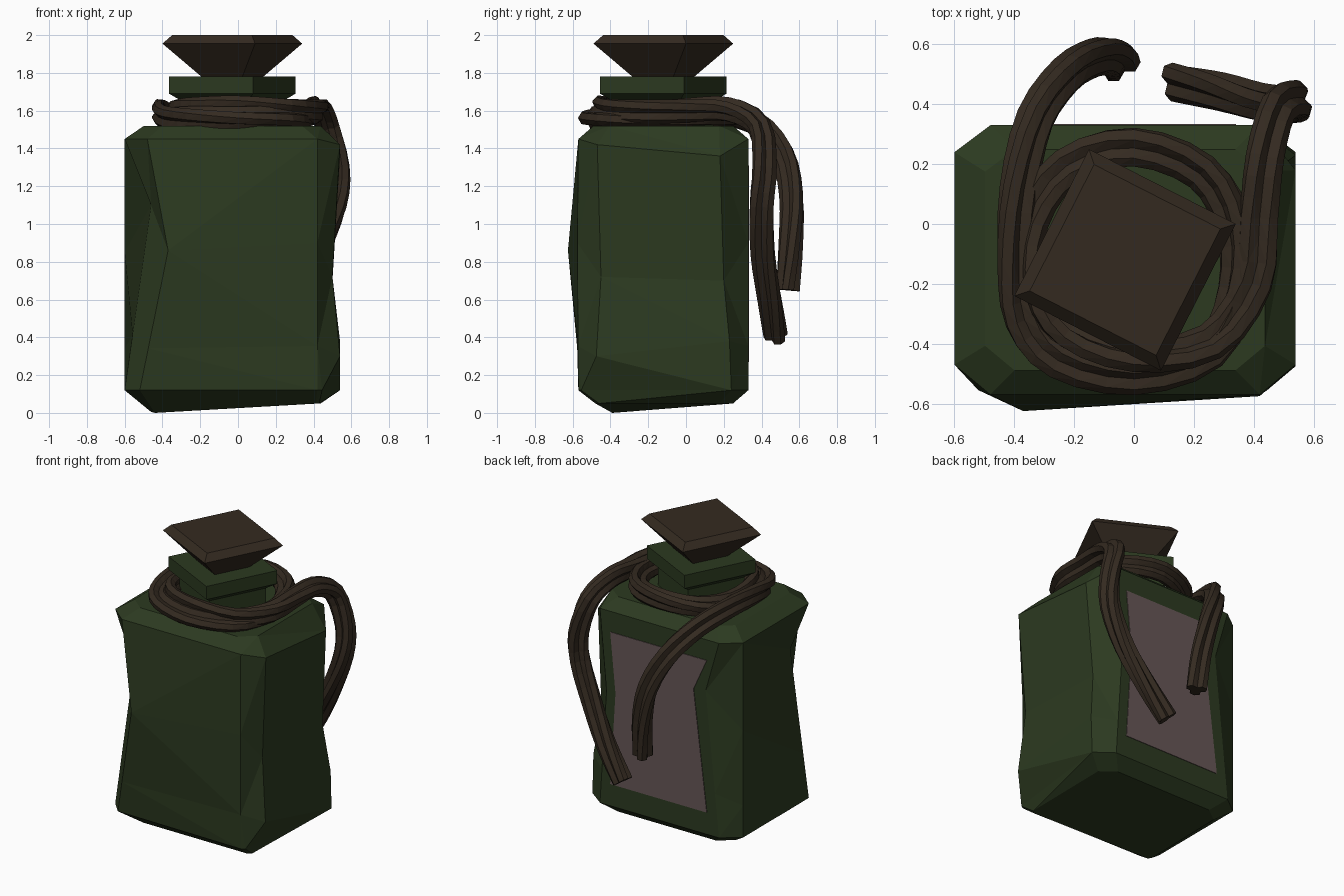
import bpy, bmesh, math
from mathutils import Vector, Quaternion

if "Cube" in bpy.data.objects:
    bpy.data.objects.remove(bpy.data.objects["Cube"])


def material(name, rgb):
    m = bpy.data.materials.new(name)
    m.diffuse_color = (*rgb, 1)
    m.use_nodes = True
    m.node_tree.nodes["Principled BSDF"].inputs["Base Color"].default_value = m.diffuse_color
    return m


GREEN = material("bottle green", (0.025, 0.042, 0.0145))
BROWN = material("dark brown", (0.034, 0.023, 0.0145))
LABEL = material("dusty mauve", (0.135, 0.095, 0.095))


def loft(name, stacks, mat):
    """Skin one or more stacks of equal-length rings, capping both ends."""
    bm = bmesh.new()
    for rings in stacks:
        vs = [[bm.verts.new(p) for p in r] for r in rings]
        n = len(vs[0])
        for a, b in zip(vs, vs[1:]):
            for i in range(n):
                j = (i + 1) % n
                bm.faces.new((a[i], a[j], b[j], b[i]))
        bm.faces.new(vs[0][::-1])
        bm.faces.new(vs[-1])
    bmesh.ops.triangulate(bm, faces=[f for f in bm.faces if len(f.verts) == 4])
    bmesh.ops.recalc_face_normals(bm, faces=bm.faces)
    me = bpy.data.meshes.new(name)
    bm.to_mesh(me)
    bm.free()
    me.materials.append(mat)
    ob = bpy.data.objects.new(name, me)
    bpy.context.collection.objects.link(ob)
    return ob


# Bottle body: chamfered box with a dented waist
outline = [(-.48, -.57), (.42, -.57), (.54, -.47), (.54, .24),
           (.42, .33), (-.48, .33), (-.6, .24), (-.6, -.47)]


def ring(z, s=1.0):
    return [Vector((-.03 + (x + .03) * s, -.12 + (y + .12) * s, z)) for x, y in outline]


bottom, base, high, top = ring(.05, .82), ring(.12), ring(1.45), ring(1.52, .82)
bottom[0] = Vector((-.44, -.39, 0))
bottom[7] = Vector((-.46, -.37, .005))
bottom[1] = Vector((.41, -.48, .05))
bottom[2] = Vector((.43, -.46, .05))
base[0] = Vector((-.52, -.555, .12))
base[2] = Vector((.445, -.555, .12))
high[3] = Vector((.54, .18, 1.36))
high[2].z = 1.42
mid = [Vector(p) for p in ((-.37, -.625, .86), (.42, -.575, .9), (.50, -.45, .72), (.50, .20, .70),
                           (.37, .33, .9), (-.38, .33, 1.1), (-.6, .24, .85), (-.46, -.47, 1.1))]
low = [a.lerp(b, .3) for a, b in zip(base, mid)]
low[2] = Vector((.54, -.475, .3))
low[3] = Vector((.54, .23, .38))
loft("bottle_body", [[bottom, base, low, mid, high, top]], GREEN)

# Label plate on the back
label = [(.34, 1.31), (.30, .9), (.34, .27), (-.39, .27), (-.29, 1.09), (-.39, 1.31)]
loft("back_label", [[[(x, y, z) for x, z in label] for y in (.328, .334)]], LABEL)


# Turned square neck, collar and stopper
def square(z, r):
    return [(-.03 + r * math.cos(math.radians(108 + 90 * k)),
             -.12 + r * math.sin(math.radians(108 + 90 * k)), z) for k in range(4)]


loft("neck", [[square(z, r) for z, r in ((1.5, .28), (1.65, .28), (1.69, .352), (1.78, .352))]], GREEN)
loft("stopper", [[square(z, r) for z, r in ((1.76, .15), (1.78, .172), (1.955, .389), (2.0, .335))]], BROWN)

# Rope path: short tail, one and a half turns round the neck, long tail
path = [Vector(p) for p in (
    (-.05, .54, .65), (-.065, .56, .9), (-.12, .565, 1.15), (-.22, .51, 1.37), (-.33, .36, 1.53),
    (-.39, .12, 1.59), (-.40, -.12, 1.59), (-.37, -.32, 1.57), (-.25, -.45, 1.565), (0, -.50, 1.56),
    (.25, -.42, 1.565), (.345, -.22, 1.57), (.34, 0, 1.58), (.23, .18, 1.59), (0, .26, 1.60),
    (-.22, .19, 1.58), (-.34, 0, 1.57), (-.34, -.23, 1.59), (-.23, -.38, 1.60), (0, -.45, 1.61),
    (.26, -.40, 1.60), (.40, -.20, 1.60), (.415, .02, 1.61), (.43, .22, 1.61), (.47, .38, 1.52),
    (.53, .41, 1.3), (.52, .40, 1.1), (.42, .41, .85), (.28, .45, .6), (.14, .48, .40))]


def spline(p, steps):
    p = [2 * p[0] - p[1]] + p + [2 * p[-1] - p[-2]]
    out = []
    for a, b, c, d in zip(p, p[1:], p[2:], p[3:]):
        for k in range(steps):
            t = k / steps
            out.append(.5 * (2 * b + (c - a) * t + (2 * a - 5 * b + 4 * c - d) * t ** 2
                             + (3 * b - a - 3 * c + d) * t ** 3))
    return out + [p[-2]]


# Three six-sided cords twisting slowly about the path
pts = spline(path, 3)
strands = [[], [], []]
normal = Vector((1, 0, 0))
for i, p in enumerate(pts):
    t = (pts[min(i + 1, len(pts) - 1)] - pts[max(i - 1, 0)]).normalized()
    normal = (normal - t * normal.dot(t)).normalized()
    for s, rings in enumerate(strands):
        side = Quaternion(t, i * .09 + s * math.tau / 3) @ normal
        centre = p + side * .036
        rings.append([centre + Quaternion(t, k * math.tau / 6) @ side * .036 for k in range(6)])
loft("neck_rope", strands, BROWN)
